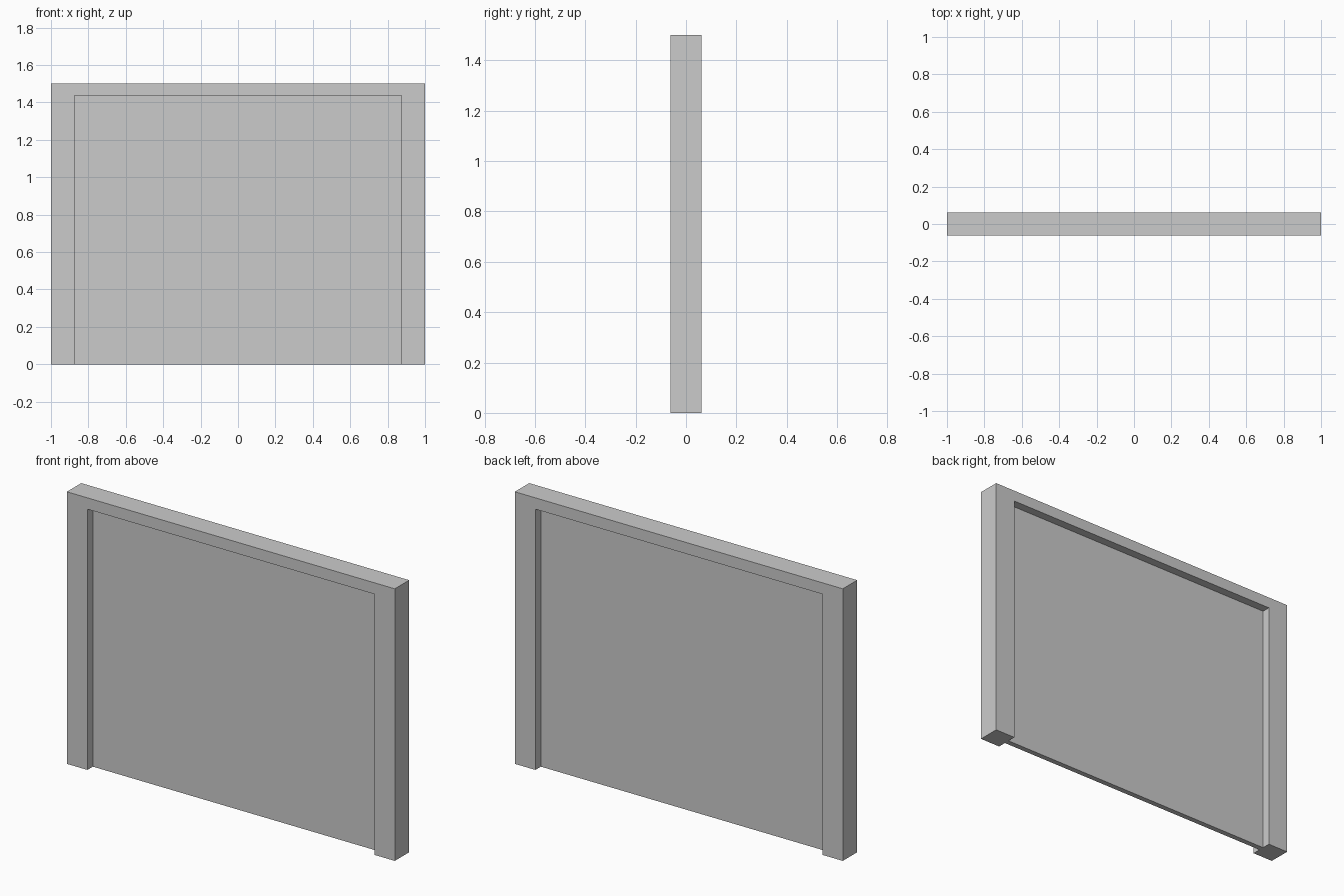
import bpy, bmesh

if "Cube" in bpy.data.objects:
    bpy.data.objects.remove(bpy.data.objects["Cube"])


def extrude_profile(name, points, depth):
    """Extrude an x-z outline along y, centred on y = 0."""
    bm = bmesh.new()
    face = bm.faces.new([bm.verts.new((x, -depth / 2, z)) for x, z in points])
    ext = bmesh.ops.extrude_face_region(bm, geom=[face])
    verts = [v for v in ext["geom"] if isinstance(v, bmesh.types.BMVert)]
    bmesh.ops.translate(bm, verts=verts, vec=(0, depth, 0))
    bmesh.ops.recalc_face_normals(bm, faces=bm.faces)
    mesh = bpy.data.meshes.new(name)
    bm.to_mesh(mesh)
    bm.free()
    obj = bpy.data.objects.new(name, mesh)
    bpy.context.collection.objects.link(obj)
    return obj


W, H = 1.0, 1.5             # outer half width and height
IW, IH = 0.875, 1.4375      # opening half width and height

# Surround: two jambs and a lintel in one outline
extrude_profile("door_frame", [(-W, 0), (-IW, 0), (-IW, IH), (IW, IH),
                               (IW, 0), (W, 0), (W, H), (-W, H)], 0.125)

# Thin panel recessed equally from front and back
extrude_profile("door_panel", [(-IW, 0), (IW, 0), (IW, IH), (-IW, IH)], 0.03)
